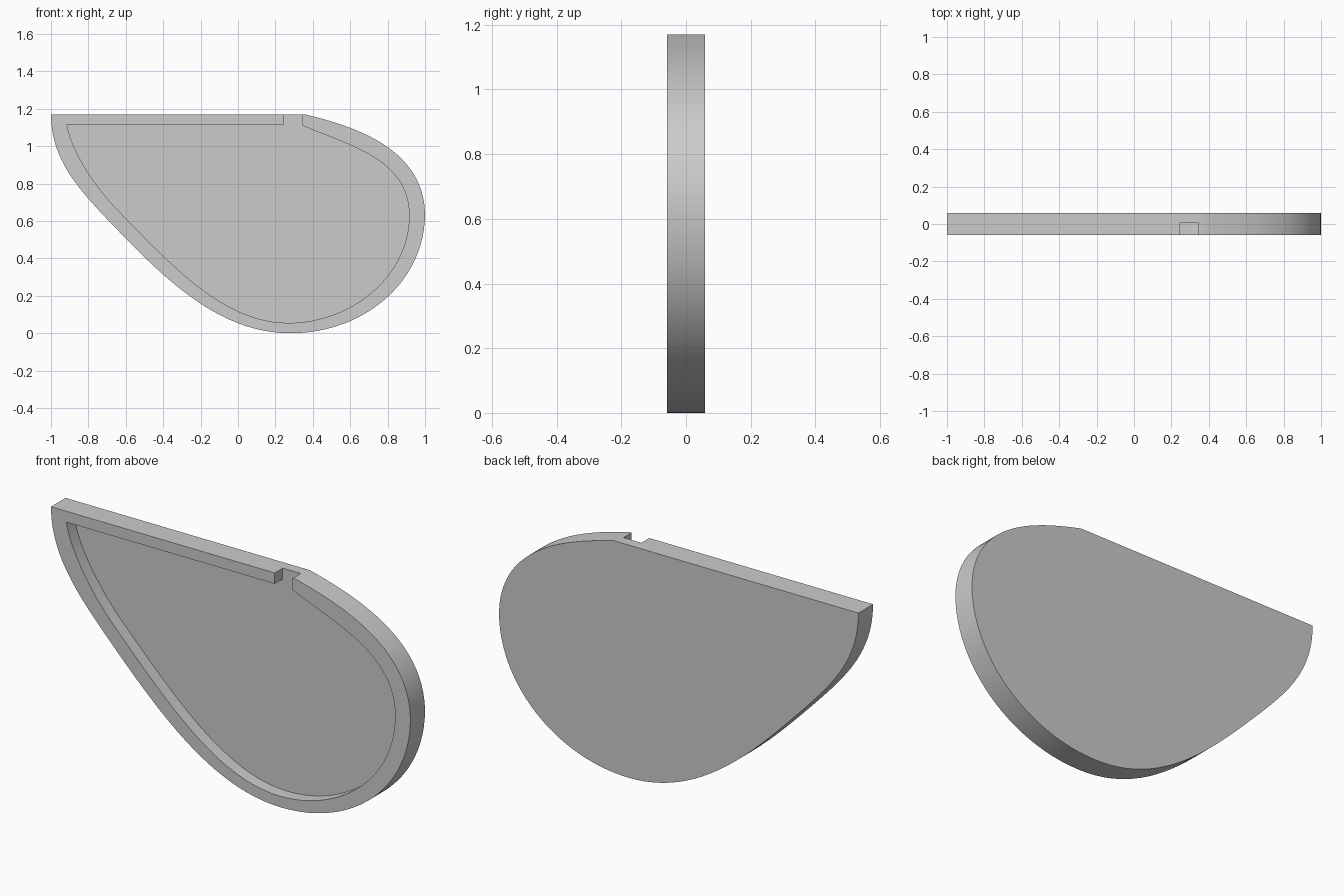
import bpy, bmesh, math
from mathutils import Vector
from mathutils.geometry import interpolate_bezier

cube = bpy.data.objects.get("Cube")
if cube:
    bpy.data.objects.remove(cube)

FRONT, FLOOR, BACK = -0.058, 0.005, 0.058
STEPS = 24


def outline(points):
    """Sample a chain of cubic curves: knot, handle, handle, knot, ..."""
    pts = [Vector((x, 0, z)) for x, z in points]
    path = [pts[0]]
    for i in range(0, len(pts) - 1, 3):
        path += interpolate_bezier(*pts[i:i + 4], STEPS + 1)[1:]
    return path


# Outer edge and pocket edge, from the top of the round end to the pointed tip
outer = outline([(0.36, 1.17), (0.6, 1.11), (0.99, 1.0), (1.0, 0.64),
                 (1.0, 0.28), (0.68, 0), (0.28, 0),
                 (-0.12, 0), (-0.42, 0.32), (-0.70, 0.61),
                 (-0.85, 0.77), (-1.0, 0.93), (-1.0, 1.17)])
inner = outline([(0.345, 1.11), (0.6, 1.0), (0.915, 0.93), (0.915, 0.63),
                 (0.915, 0.30), (0.6, 0.055), (0.27, 0.055),
                 (-0.08, 0.055), (-0.36, 0.37), (-0.64, 0.655),
                 (-0.78, 0.80), (-0.89, 0.98), (-0.915, 1.115)])

# The notch in the straight top edge closes both paths
outer = [Vector((0.345, 0, 1.17))] + outer + [Vector((0.245, 0, 1.17))]
inner = [inner[0]] + inner + [Vector((0.245, 0, 1.115))]
inner[0] = inner[1].copy()

bm = bmesh.new()


def ring(path, y):
    return [bm.verts.new((p.x, y, p.z)) for p in path]


outer_front, outer_back = ring(outer, FRONT), ring(outer, BACK)
inner_front, inner_floor = ring(inner, FRONT), ring(inner, FLOOR)
notch = [bm.verts.new((outer[i].x, FLOOR, outer[i].z)) for i in (0, -1)]


def strip(a, b):
    for i in range(len(a) - 1):
        bm.faces.new((a[i], a[i + 1], b[i + 1], b[i]))


strip(outer_front, outer_back)      # outside wall
strip(inner_front, outer_front)     # raised rim
strip(inner_floor, inner_front)     # pocket wall
bm.faces.new(outer_back)            # flat back
bm.faces.new([notch[0]] + inner_floor + [notch[1]])   # pocket floor
for i in (0, -1):                   # notch sides
    bm.faces.new((outer_front[i], inner_front[i], inner_floor[i], notch[i]))
bm.faces.new((notch[0], notch[1], outer_back[-1], outer_back[0]))
for i in (0, -1):                   # notch corners meet the outside wall
    bm.edges.ensure_lookup_table()
    bm.faces.new((outer_front[i], notch[i], outer_back[i]))
bmesh.ops.remove_doubles(bm, verts=bm.verts, dist=0.0005)
# Discard collapsed slivers left by the welded corners
slivers = [f for f in bm.faces if f.calc_area() < 1e-7]
bmesh.ops.delete(bm, geom=slivers, context="FACES")
bmesh.ops.recalc_face_normals(bm, faces=bm.faces)

mesh = bpy.data.meshes.new("teardrop_tray")
bm.to_mesh(mesh)
bm.free()
tray = bpy.data.objects.new("teardrop_tray", mesh)
bpy.context.collection.objects.link(tray)

# Plain grey material
grey = bpy.data.materials.new("plain_grey")
grey.use_nodes = True
colour = (0.6, 0.6, 0.6, 1)
grey.diffuse_color = colour
grey.node_tree.nodes["Principled BSDF"].inputs["Base Color"].default_value = colour
mesh.materials.append(grey)

# Smooth curved walls, crisp corners
bpy.ops.object.select_all(action="DESELECT")
tray.select_set(True)
bpy.context.view_layer.objects.active = tray
bpy.ops.object.shade_smooth_by_angle(angle=math.radians(25))
